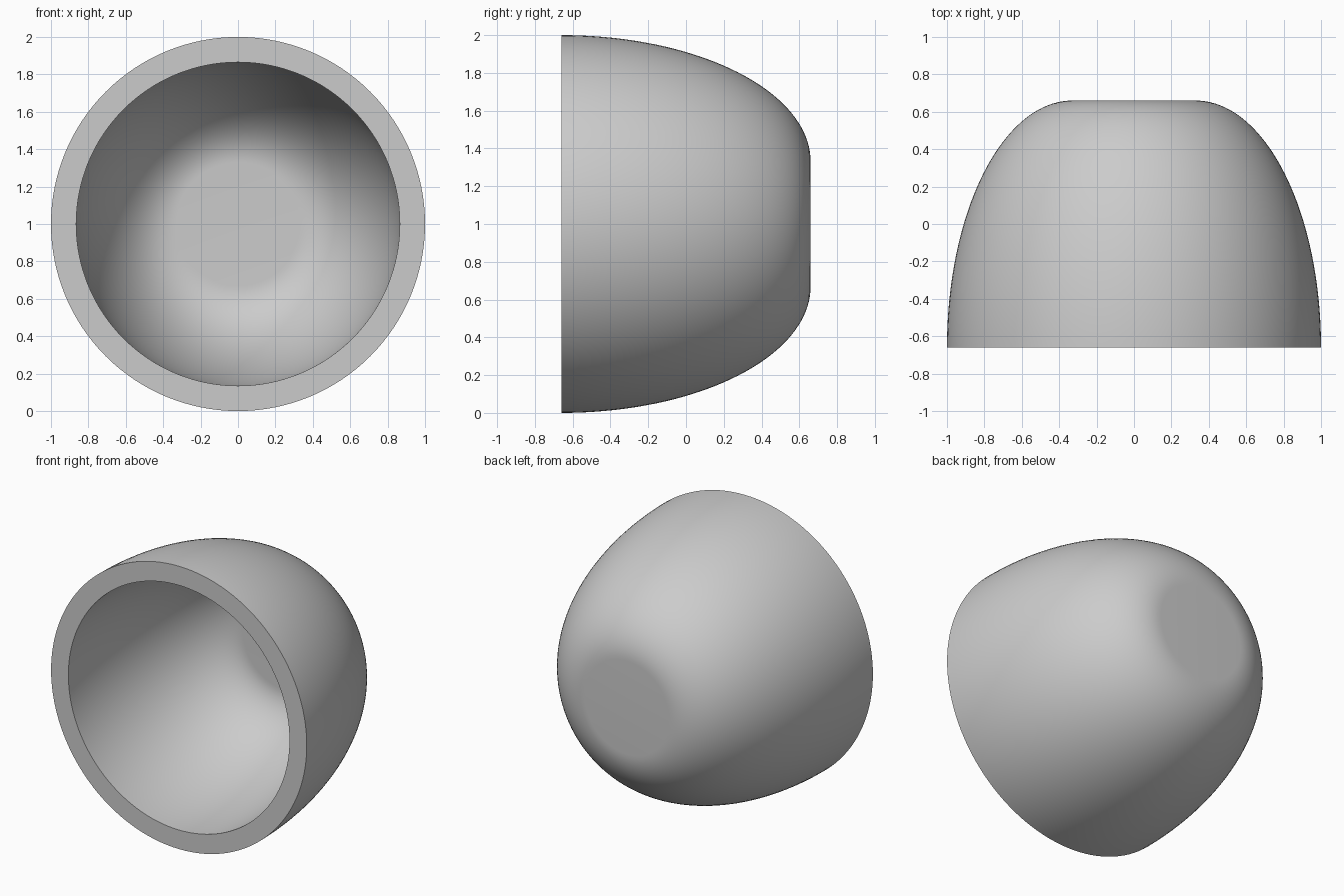
import bpy, bmesh
from math import sin, cos, pi, radians

# Remove the default cube only
cube = bpy.data.objects.get("Cube")
if cube:
    bpy.data.objects.remove(cube, do_unlink=True)

SIDES, STEPS = 128, 40
FRONT, FLAT_RADIUS = -0.66, 0.33


def make_material(name, rgb):
    mat = bpy.data.materials.new(name)
    mat.use_nodes = True
    colour = (*rgb, 1.0)
    mat.diffuse_color = colour
    for node in mat.node_tree.nodes:
        if node.type == 'BSDF_PRINCIPLED':
            node.inputs["Base Color"].default_value = colour
    return mat


def wall_rings(bm, rim_radius, depth):
    """Rings along a quarter ellipse, from the open rim to the flat end."""
    rings = []
    for i in range(STEPS + 1):
        t = pi / 2 * i / STEPS
        r = FLAT_RADIUS + (rim_radius - FLAT_RADIUS) * cos(t)
        y = FRONT + depth * sin(t)
        angles = [2 * pi * k / SIDES for k in range(SIDES)]
        rings.append([bm.verts.new((r * cos(a), y, 1 + r * sin(a))) for a in angles])
    return rings


def bridge(bm, a, b):
    for k in range(SIDES):
        n = (k + 1) % SIDES
        bm.faces.new((a[k], a[n], b[n], b[k]))


# Hollow cup: outer wall, inner wall, flat ends and rim
bm = bmesh.new()
outer = wall_rings(bm, 1.0, 1.32)
inner = wall_rings(bm, 0.865, 1.187)
for wall in (outer, inner):
    for a, b in zip(wall, wall[1:]):
        bridge(bm, a, b)
    bm.faces.new(wall[-1])
bridge(bm, outer[0], inner[0])
bmesh.ops.recalc_face_normals(bm, faces=bm.faces)

mesh = bpy.data.meshes.new("hollow_cup")
bm.to_mesh(mesh)
bm.free()
cup = bpy.data.objects.new("hollow_cup", mesh)
bpy.context.collection.objects.link(cup)
mesh.materials.append(make_material("light grey", (0.6, 0.6, 0.6)))

# Smooth walls with a crisp rim
bpy.ops.object.select_all(action='DESELECT')
cup.select_set(True)
bpy.context.view_layer.objects.active = cup
bpy.ops.object.shade_smooth_by_angle(angle=radians(30))
